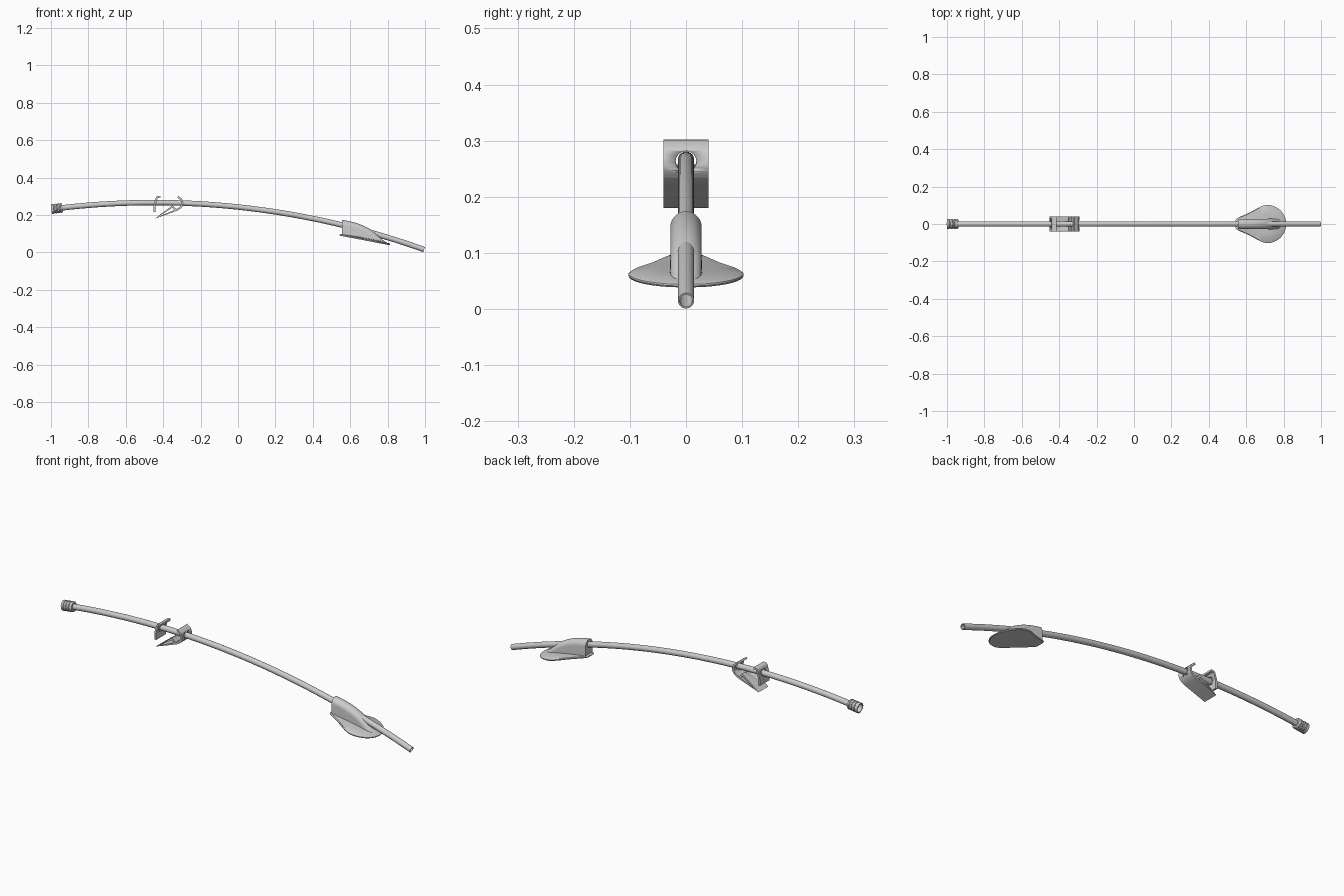
import bpy, bmesh, math
from mathutils import Vector, Matrix

if "Cube" in bpy.data.objects:
    bpy.data.objects.remove(bpy.data.objects["Cube"])

R, PX, PZ = 4.28, -0.45, 0.266      # arc of the tube centreline


def centre(x):
    return Vector((x, 0, PZ - R + math.sqrt(R * R - (x - PX) ** 2)))


def make(name, bm, smooth=True):
    bmesh.ops.recalc_face_normals(bm, faces=bm.faces)
    me = bpy.data.meshes.new(name)
    bm.to_mesh(me)
    bm.free()
    ob = bpy.data.objects.new(name, me)
    bpy.context.collection.objects.link(ob)
    bpy.ops.object.select_all(action='DESELECT')
    ob.select_set(True)
    bpy.context.view_layer.objects.active = ob
    if smooth:
        bpy.ops.object.shade_smooth_by_angle(angle=math.radians(35))
    return ob


def loft(bm, rings, closed=False, caps=True):
    vs = [[bm.verts.new(p) for p in r] for r in rings]
    n = len(vs[0])
    pairs = list(zip(vs, vs[1:])) + ([(vs[-1], vs[0])] if closed else [])
    for a, b in pairs:
        for i in range(n):
            j = (i + 1) % n
            bm.faces.new((a[i], a[j], b[j], b[i]))
    if caps and not closed:
        bm.faces.new(vs[0])
        bm.faces.new(vs[-1])


def ring(x, r, n=32):
    c = centre(x)
    t = math.asin((x - PX) / R)
    up = Vector((math.sin(t), 0, math.cos(t)))
    return [c + up * r * math.cos(2 * math.pi * i / n)
            + Vector((0, r * math.sin(2 * math.pi * i / n), 0)) for i in range(n)]


def pipe(name, profile):
    bm = bmesh.new()
    loft(bm, [ring(x, r) for x, r in profile], closed=True)
    return make(name, bm)


def smooth_path(pts, steps=6):
    out = []
    for i in range(len(pts) - 1):
        p = [Vector(pts[min(max(i + k, 0), len(pts) - 1)]) for k in (-1, 0, 1, 2)]
        for s in range(steps):
            t = s / steps
            out.append(0.5 * (2 * p[1] + (p[2] - p[0]) * t
                       + (2 * p[0] - 5 * p[1] + 4 * p[2] - p[3]) * t * t
                       + (3 * p[1] - p[0] - 3 * p[2] + p[3]) * t ** 3))
    return out + [Vector(pts[-1])]


# Long curved hollow tube
xs = [-0.98 + 1.975 * i / 60 for i in range(61)]
pipe("tube", [(x, 0.0145) for x in xs] + [(x, 0.0115) for x in reversed(xs)])

# End connector with grip ribs
prof = [(-0.998, 0.021), (-0.998, 0.026)]
for k in range(3):
    x = -0.986 + k * 0.015
    prof += [(x, 0.026), (x + 0.002, 0.0235), (x + 0.006, 0.0235), (x + 0.008, 0.026)]
prof += [(-0.944, 0.026), (-0.939, 0.023), (-0.939, 0.014), (-0.965, 0.014), (-0.965, 0.021)]
pipe("end_connector", prof)


# Clamp strips: thickened profiles extruded across the tube
def strip(name, pts, th=0.010, half=0.04):
    left, right = [], []
    for i, p in enumerate(pts):
        d0 = (p - pts[i - 1]).normalized() if i else None
        d1 = (pts[i + 1] - p).normalized() if i < len(pts) - 1 else None
        d0, d1 = d0 or d1, d1 or d0
        n0, n1 = Vector((-d0.y, d0.x)), Vector((-d1.y, d1.x))
        m = n0 + n1
        m = m.normalized() if m.length > 1e-4 else n0
        off = m * (th / 2 / max(m.dot(n0), 0.6))
        left.append(p + off)
        right.append(p - off)
    bm = bmesh.new()
    loft(bm, [[Vector((q.x, y, q.y)) for q in (l, r) for y in
               ((-half, half) if q is l else (half, -half))]
              for l, r in zip(left, right)])
    return make(name, bm)


catch = strip("clamp_catch", smooth_path(
    [(-0.415, 0.297), (-0.432, 0.294), (-0.440, 0.272), (-0.446, 0.25), (-0.446, 0.215)]))
arc = smooth_path([(-0.322, 0.297), (-0.302, 0.28), (-0.298, 0.255), (-0.31, 0.237)])
legs = [Vector(p) for p in ((-0.33, 0.226), (-0.437, 0.184), (-0.35, 0.245), (-0.335, 0.228))]
spring = strip("clamp_spring", arc + legs)

# Holes where the tube passes through the clamp
bm = bmesh.new()
loft(bm, [ring(x, 0.0185) for x in (-0.5, -0.37, -0.25)])
cutter = make("hole_cutter", bm)
cutter.hide_render = True
cutter.hide_set(True)
for ob in (catch, spring):
    m = ob.modifiers.new("hole", 'BOOLEAN')
    m.object, m.operation, m.solver = cutter, 'DIFFERENCE', 'EXACT'

# Teardrop flange on a tilted plane
half = smooth_path([(0.543, 0.0), (0.546, 0.026), (0.57, 0.04), (0.62, 0.062), (0.68, 0.094),
                    (0.725, 0.102), (0.775, 0.08), (0.806, 0.04), (0.814, 0.0)], 5)
outline = half + [Vector((p.x, -p.y)) for p in reversed(half[1:-1])]


def plane_z(x):
    return 0.094 - 0.19 * (x - 0.545)


def flange_ring(s, dz):
    pts = [(0.69 + (p.x - 0.69) * s, p.y * s) for p in outline]
    return [Vector((x, y, plane_z(x) + dz)) for x, y in pts]


bm = bmesh.new()
loft(bm, [flange_ring(0.98, -0.005), flange_ring(1.0, -0.002),
          flange_ring(1.0, 0.001), flange_ring(0.96, 0.004), flange_ring(0.5, 0.008)])
make("flange", bm)

# Tapering hub that carries the tube onto the flange
bm = bmesh.new()
rings = []
for p in smooth_path([(0.556, 0.174, 0.028), (0.61, 0.163, 0.028), (0.66, 0.147, 0.028),
                      (0.71, 0.122, 0.028), (0.745, 0.095, 0.028), (0.775, 0.066, 0.025),
                      (0.798, 0.05, 0.012)], 4):
    x, top, w = p
    base = plane_z(x) - 0.002
    h = min(w, (top - base) * 0.9)
    r = [Vector((x, -w, base))]
    r += [Vector((x, -w * math.cos(math.pi * i / 14),
                  top - h + h * math.sin(math.pi * i / 14))) for i in range(15)]
    rings.append(r + [Vector((x, w, base))])
loft(bm, rings)
make("hub", bm)
